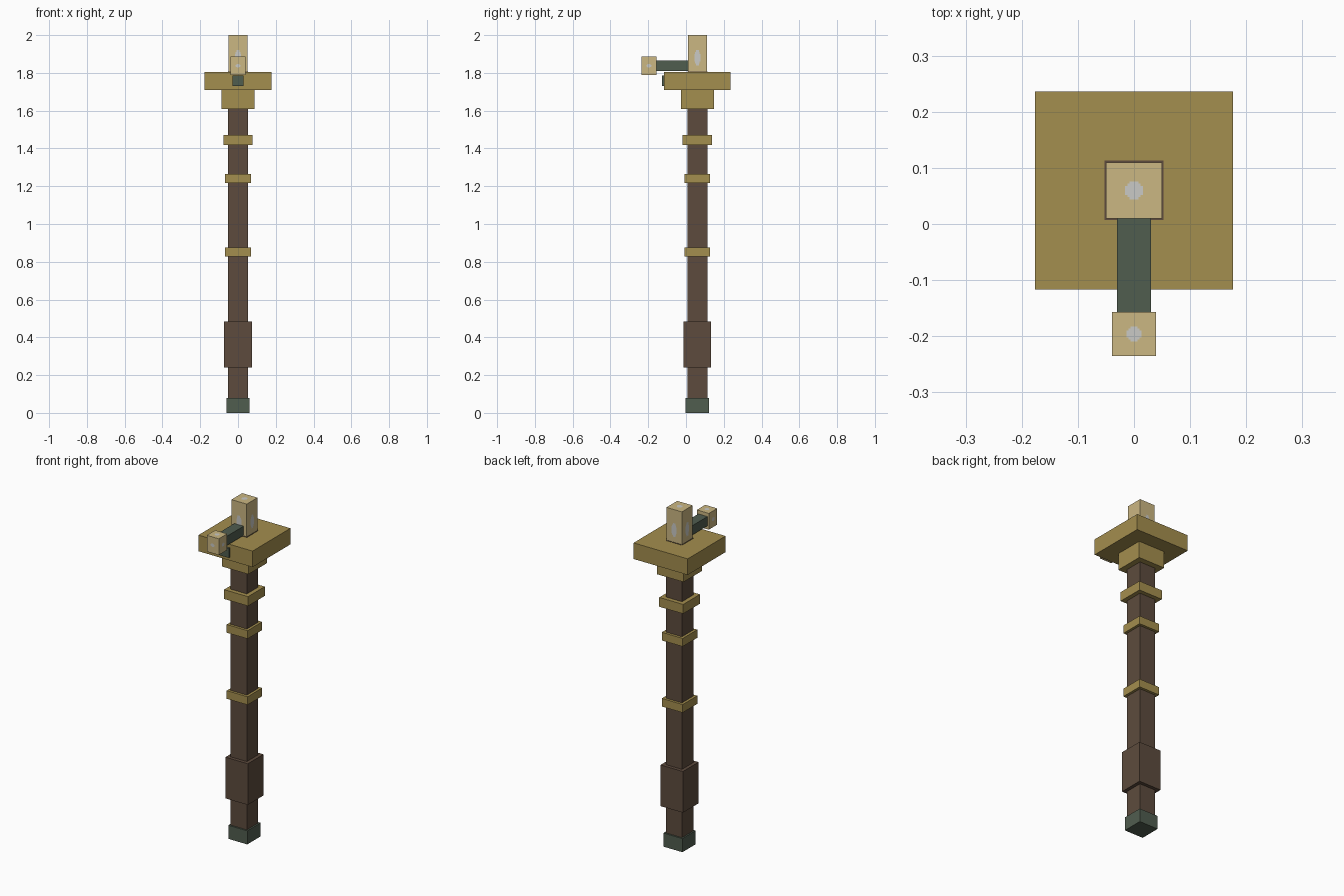
import bpy, math

if "Cube" in bpy.data.objects:
    bpy.data.objects.remove(bpy.data.objects["Cube"])

AXIS_Y = 0.06  # the pole stands behind the origin


def material(name, rgb):
    m = bpy.data.materials.new(name)
    lin = [((c / 255 + 0.055) / 1.055) ** 2.4 for c in rgb]
    m.diffuse_color = (*lin, 1)
    m.use_nodes = True
    m.node_tree.nodes["Principled BSDF"].inputs["Base Color"].default_value = m.diffuse_color
    return m


GOLD = material("aged_gold", (164, 142, 78))
TAN = material("pale_tan", (203, 183, 130))
BROWN = material("dark_wood", (93, 75, 61))
GREEN = material("dark_green_metal", (80, 93, 79))
GREY = material("light_grey", (202, 202, 198))


def mesh_object(name, verts, faces, mat):
    me = bpy.data.meshes.new(name)
    me.from_pydata(verts, [], faces)
    me.materials.append(mat)
    ob = bpy.data.objects.new(name, me)
    bpy.context.collection.objects.link(ob)
    return ob


def box(name, x, y, z, mat):
    """Box from (min, max) ranges."""
    verts = [(a, b, c) for a in x for b in y for c in z]
    faces = [(0, 1, 3, 2), (4, 6, 7, 5), (0, 4, 5, 1),
             (2, 3, 7, 6), (0, 2, 6, 4), (1, 5, 7, 3)]
    return mesh_object(name, verts, faces, mat)


def collar(name, half, z0, z1, mat):
    """Square block centred on the pole."""
    return box(name, (-half, half), (AXIS_Y - half, AXIS_Y + half), (z0, z1), mat)


def spot(name, centre, u, v, ru, rv):
    """Thin stepped-round inlay lying in the plane of unit axes u and v."""
    ring = [(1, .5), (.75, .5), (.75, .75), (.5, .75), (.5, 1)]
    pts = ring + [(-a, b) for a, b in reversed(ring)]
    pts += [(-a, -b) for a, b in pts]
    verts = [tuple(centre[i] + a * ru * u[i] + b * rv * v[i] for i in range(3))
             for a, b in pts]
    return mesh_object(name, verts, [tuple(range(len(verts)))], GREY)


# Pole, foot and grip
collar("pole", 0.053, 0.04, 1.807, BROWN)
collar("foot_cap", 0.062, 0, 0.08, GREEN)
collar("grip", 0.073, 0.24, 0.483, BROWN)

# Gold rings and head
for i, (half, z0, z1) in enumerate([(0.068, 0.827, 0.875), (0.068, 1.217, 1.265),
                                    (0.078, 1.417, 1.472)]):
    collar(f"ring_{i + 1}", half, z0, z1, GOLD)
collar("head_support", 0.087, 1.61, 1.71, GOLD)
collar("head_plate", 0.1765, 1.71, 1.805, GOLD)

# Upright tip, arm and end block
collar("tip", 0.05, 1.80, 2.0, TAN)
box("arm", (-0.03, 0.03), (-0.157, 0.012), (1.81, 1.865), GREEN)
box("lower_arm", (-0.03, 0.03), (-0.128, 0.0), (1.73, 1.785), GREEN)
box("end_block", (-0.039, 0.039), (-0.235, -0.157), (1.79, 1.886), TAN)

# Grey inlays on the sides and tops of both tan blocks
X, Y, Z = (1, 0, 0), (0, 1, 0), (0, 0, 1)
EPS = 0.0015
for part, cy, half, zc, top, rw, rh in [
        ("tip", AXIS_Y, 0.05, 1.88, 2.0, 0.016, 0.04),
        ("end_block", -0.196, 0.039, 1.838, 1.886, 0.013, 0.010)]:
    d = half + EPS
    spot(part + "_inlay_top", (0, cy, top + EPS / 3), X, Y, 0.016 if part == "tip" else 0.013,
         0.016 if part == "tip" else 0.013)
    spot(part + "_inlay_front", (0, cy - d, zc), X, Z, rw, rh)
    spot(part + "_inlay_back", (0, cy + d, zc), (-1, 0, 0), Z, rw, rh)
    spot(part + "_inlay_right", (d, cy, zc), Y, Z, rw, rh)
    spot(part + "_inlay_left", (-d, cy, zc), (0, -1, 0), Z, rw, rh)
